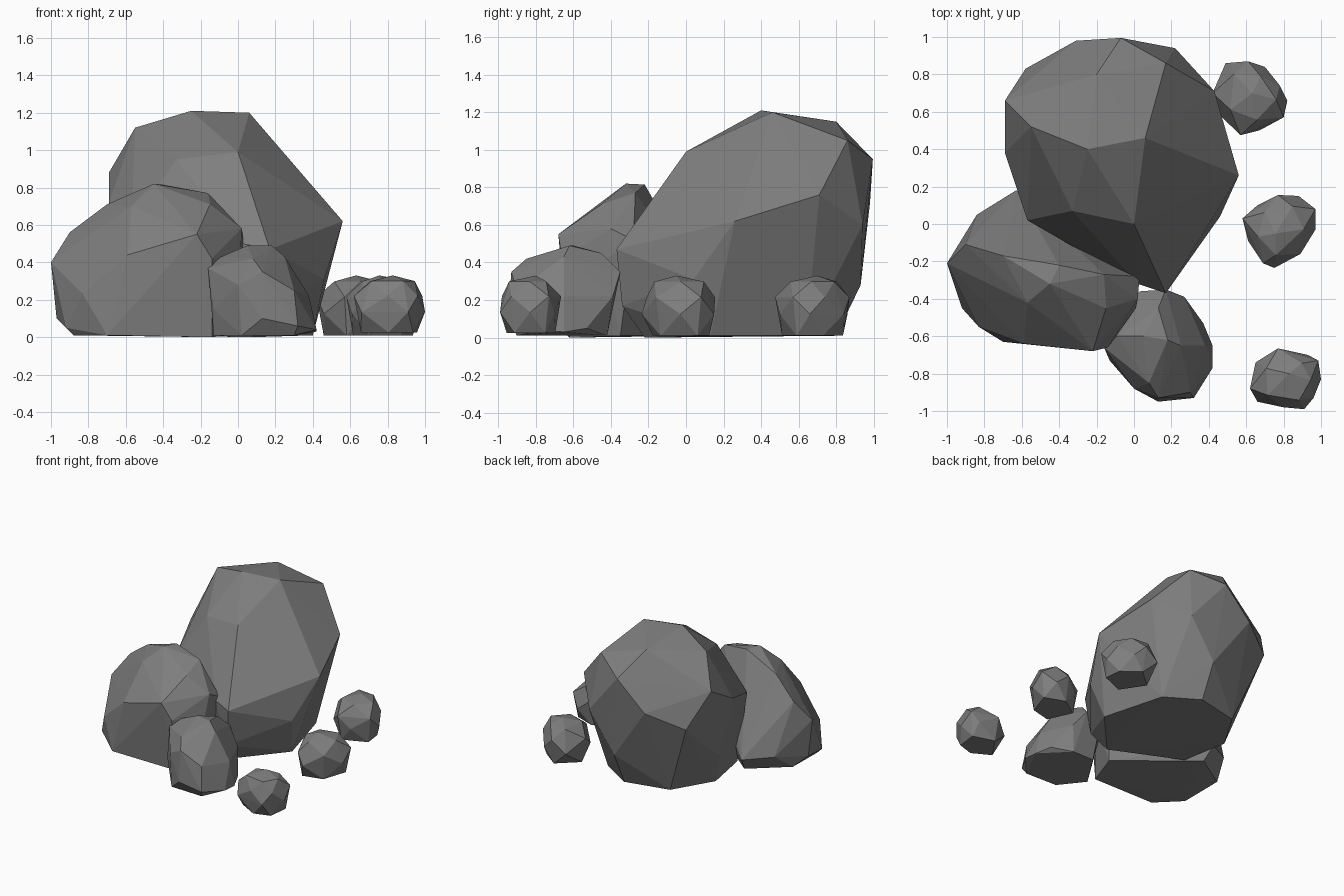
import bpy, bmesh

# Dark stone colour
stone = bpy.data.materials.new("dark_stone")
stone.diffuse_color = (.21, .21, .21, 1)


def rock(name, points):
    """Faceted boulder: the convex skin around a few corner points."""
    bm = bmesh.new()
    for p in points:
        bm.verts.new(p)
    res = bmesh.ops.convex_hull(bm, input=bm.verts)
    junk = {g for k in ("geom_interior", "geom_unused") for g in res[k]
            if isinstance(g, bmesh.types.BMVert)}
    bmesh.ops.delete(bm, geom=list(junk), context='VERTS')
    bmesh.ops.recalc_face_normals(bm, faces=bm.faces)
    me = bpy.data.meshes.new(name)
    bm.to_mesh(me)
    bm.free()
    me.materials.append(stone)
    ob = bpy.data.objects.new(name, me)
    bpy.context.collection.objects.link(ob)
    return ob


def pebble(name, outline, base, top, lean):
    """Small stone: plan outline at a wavy mid height, inset crown and base rings."""
    n = len(outline)
    cx = sum(p[0] for p in outline) / n
    cy = sum(p[1] for p in outline) / n
    h = top - base
    pts = []
    for i, (x, y) in enumerate(outline):
        dx, dy = x - cx, y - cy
        pts.append((x, y, base + h * (0.36 if i % 2 else 0.64)))
        if i % 2 == 0:
            pts.append((cx + dx * 0.82, cy + dy * 0.82, base))
        else:
            pts.append((cx + dx * 0.68, cy + dy * 0.68, base + h * 0.9))
    pts.append((cx + lean[0], cy + lean[1], top))
    return rock(name, pts)


# Tall boulder leaning to the back
rock("tall_boulder", [
    # crown
    (-.25, .40, 1.21), (.06, .46, 1.20), (-.20, .80, 1.15), (-.55, .52, 1.12),
    (.17, .86, 1.05), (0, 0, .99), (-.33, .07, .95),
    # sides
    (-.69, .66, .88), (-.69, .38, .72), (-.57, .02, .60), (.02, -.32, .50),
    (.17, -.37, .47), (.56, .26, .62), (.43, .71, .76), (-.07, .995, .95),
    (-.31, .98, .72), (.22, .94, .60), (-.58, .83, .60),
    # lower edge and base
    (.46, .04, .31), (.0, .93, .28), (.14, -.34, .17), (-.62, .45, .25),
    (.40, .13, .01), (.26, .64, .01), (.0, .80, .01), (-.36, .72, .01),
    (-.55, .40, .01), (-.48, .02, .01), (.08, -.22, .0)])

# Broad boulder at the left front
rock("left_boulder", [
    # crown
    (-.45, -.32, .82), (-.40, -.22, .815), (-.16, -.27, .77), (-.70, -.17, .71),
    (-.57, -.42, .70), (-.15, -.45, .71),
    # sides
    (-.90, -.11, .56), (-1.0, -.21, .40), (-.84, .05, .15), (-.63, .18, .12),
    (.02, -.40, .58), (.03, -.28, .52), (-.22, -.68, .55), (-.59, -.64, .44),
    (-.14, -.66, .42), (-.83, -.55, .23), (.01, -.45, .40),
    # base
    (-.97, -.20, .10), (-.92, -.45, .05), (-.88, -.45, .01), (-.90, -.10, .03),
    (-.70, -.63, .01), (-.14, -.62, .0), (-.05, -.35, .01), (-.60, .10, .01)])

# Medium rock in the front middle
rock("front_rock", [
    # crown
    (.05, -.60, .49), (.18, -.62, .49), (-.09, -.60, .43), (.25, -.65, .43),
    (.13, -.45, .45), (.08, -.85, .42),
    # sides
    (-.16, -.66, .37), (.31, -.65, .33), (.03, -.36, .30), (.17, -.35, .35),
    (.27, -.39, .22), (.38, -.65, .22), (.13, -.93, .35), (.0, -.88, .28),
    (.30, -.90, .25), (-.13, -.73, .15), (-.07, -.50, .25),
    # base
    (.42, -.65, .03), (.42, -.77, .04), (.37, -.53, .05), (.32, -.93, .06),
    (.13, -.95, .10), (.02, -.89, .01), (.30, -.90, .01), (-.13, -.70, .01),
    (.05, -.42, .01), (.24, -.42, .01)])

# Three loose stones along the right side
pebble("back_stone", [(.42, .70), (.49, .86), (.61, .87), (.70, .84), (.78, .74),
                      (.82, .66), (.80, .57), (.67, .50), (.57, .475), (.46, .58)],
       .01, .33, (.0, .02))
pebble("middle_stone", [(.58, .03), (.66, .10), (.77, .155), (.88, .15), (.97, .08),
                        (.97, -.03), (.89, -.16), (.75, -.235), (.69, -.21), (.61, -.09)],
       .01, .33, (-.02, -.03))
pebble("front_stone", [(.62, -.88), (.65, -.74), (.77, -.665), (.93, -.70), (.985, -.73),
                       (1.0, -.83), (.96, -.93), (.91, -.99), (.80, -.98), (.66, -.95)],
       .025, .33, (.0, .04))
